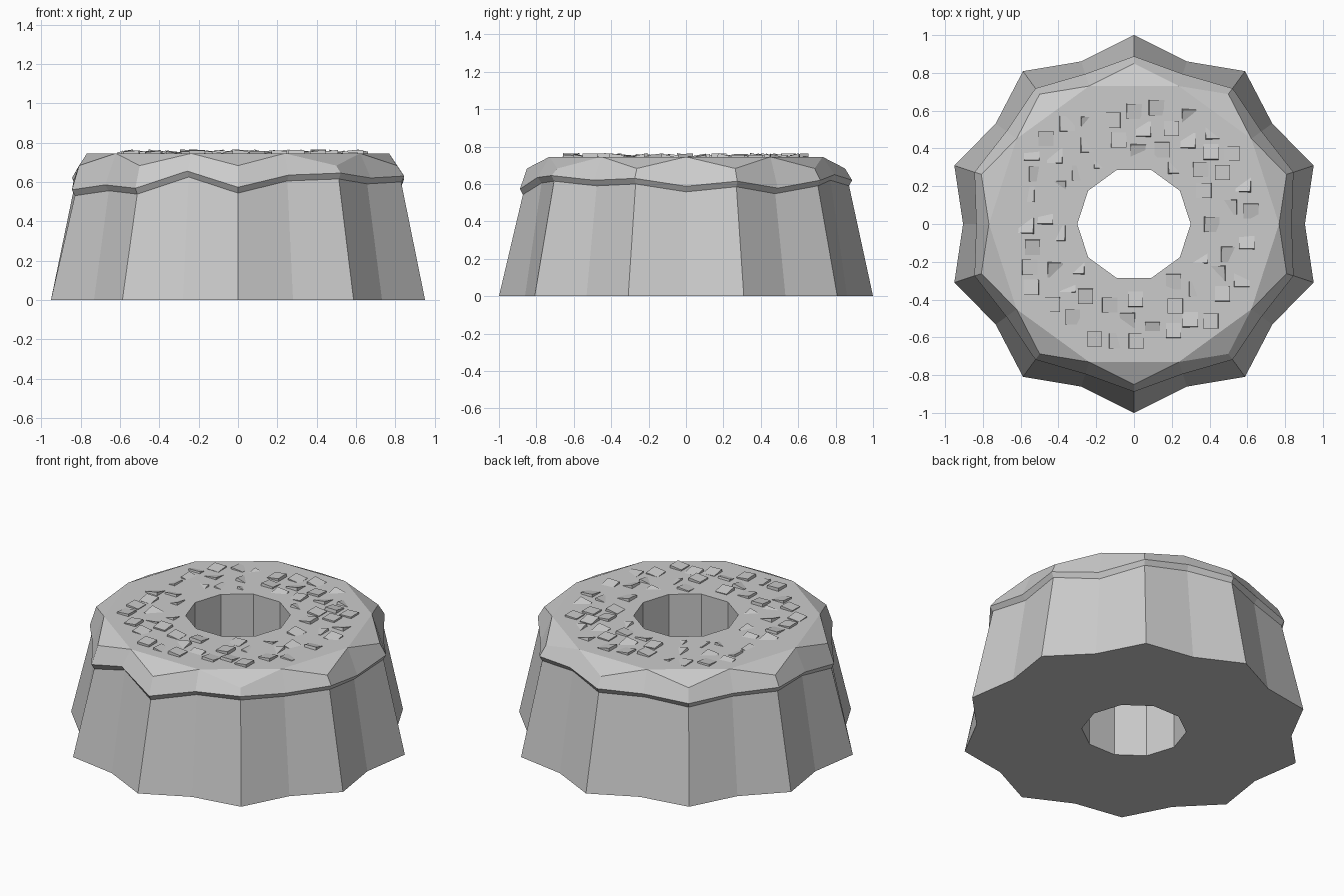
import bpy, bmesh, random
from math import cos, sin, radians, hypot
from mathutils import Matrix, Vector, Euler

if "Cube" in bpy.data.objects:
    bpy.data.objects.remove(bpy.data.objects["Cube"])

random.seed(4)
N = 20          # even index = valley, odd index = flute tip
TOP = 0.745
INSET = cos(radians(18))


def ring(bm, valley, tip, heights):
    """One 20-point ring with separate valley and tip radii."""
    vs = []
    for i in range(N):
        r = tip if i % 2 else valley
        z = heights[i] if isinstance(heights, list) else heights
        a = radians(18 * i)
        vs.append(bm.verts.new((r * cos(a), r * sin(a), z)))
    return vs


def skin(bm, rings):
    for a, b in zip(rings, rings[1:]):
        for i in range(N):
            j = (i + 1) % N
            bm.faces.new((a[i], a[j], b[j], b[i]))


def finish(bm, name):
    mesh = bpy.data.meshes.new(name)
    bm.to_mesh(mesh)
    bm.free()
    ob = bpy.data.objects.new(name, mesh)
    bpy.context.collection.objects.link(ob)
    return ob


# Uneven height of the icing drip line around the cake
drip = [.588, .615, .578, .62, .65, .62, .62, .60, .62, .62,
        .61, .56, .585, .568, .655, .573, .635, .645, .62, .63]
under = [z - 0.03 for z in drip]
shoulder = [0.683 if i % 2 else TOP for i in range(N)]

# Cake: hole wall, underside and fluted tapering side
bm = bmesh.new()
skin(bm, [ring(bm, .30, .30 * INSET, TOP),
          ring(bm, .30, .30 * INSET, 0),
          ring(bm, .905, 1.0, 0),
          ring(bm, .812, .872, under)])
finish(bm, "cake")

# Icing: lip, rounded shoulder and flat ten-sided top
bm = bmesh.new()
lo = ring(bm, .812, .872, under)
lip = ring(bm, .835, .888, drip)
sh = ring(bm, .768, .85, shoulder)
hole = ring(bm, .30, .30 * INSET, TOP)
skin(bm, [lo, lip, sh])
for i in range(0, N, 2):
    t, j = i + 1, (i + 2) % N
    bm.faces.new((sh[i], sh[t], sh[j]))
    bm.faces.new((sh[i], sh[j], hole[j], hole[t], hole[i]))
finish(bm, "icing")

# Sprinkles: tilted chips barely poking out of the icing
bm = bmesh.new()
spots = []
for _ in range(3000):
    x, y = random.uniform(-.62, .62), random.uniform(-.62, .62)
    if not .36 < hypot(x, y) < .66:
        continue
    if any(hypot(x - p, y - q) < .105 for p, q in spots):
        continue
    spots.append((x, y))
for x, y in spots:
    rot = Euler((random.uniform(-.3, .3), random.uniform(-.3, .3), 0)).to_matrix().to_4x4()
    size = Matrix.Diagonal((.08, .08, .03, 1))
    vs = bmesh.ops.create_cube(bm, size=1, matrix=rot @ size)["verts"]
    high = max(v.co.z for v in vs)
    lift = Vector((x, y, TOP + random.uniform(.010, .021) - high))
    bmesh.ops.translate(bm, verts=vs, vec=lift)
finish(bm, "sprinkles")
